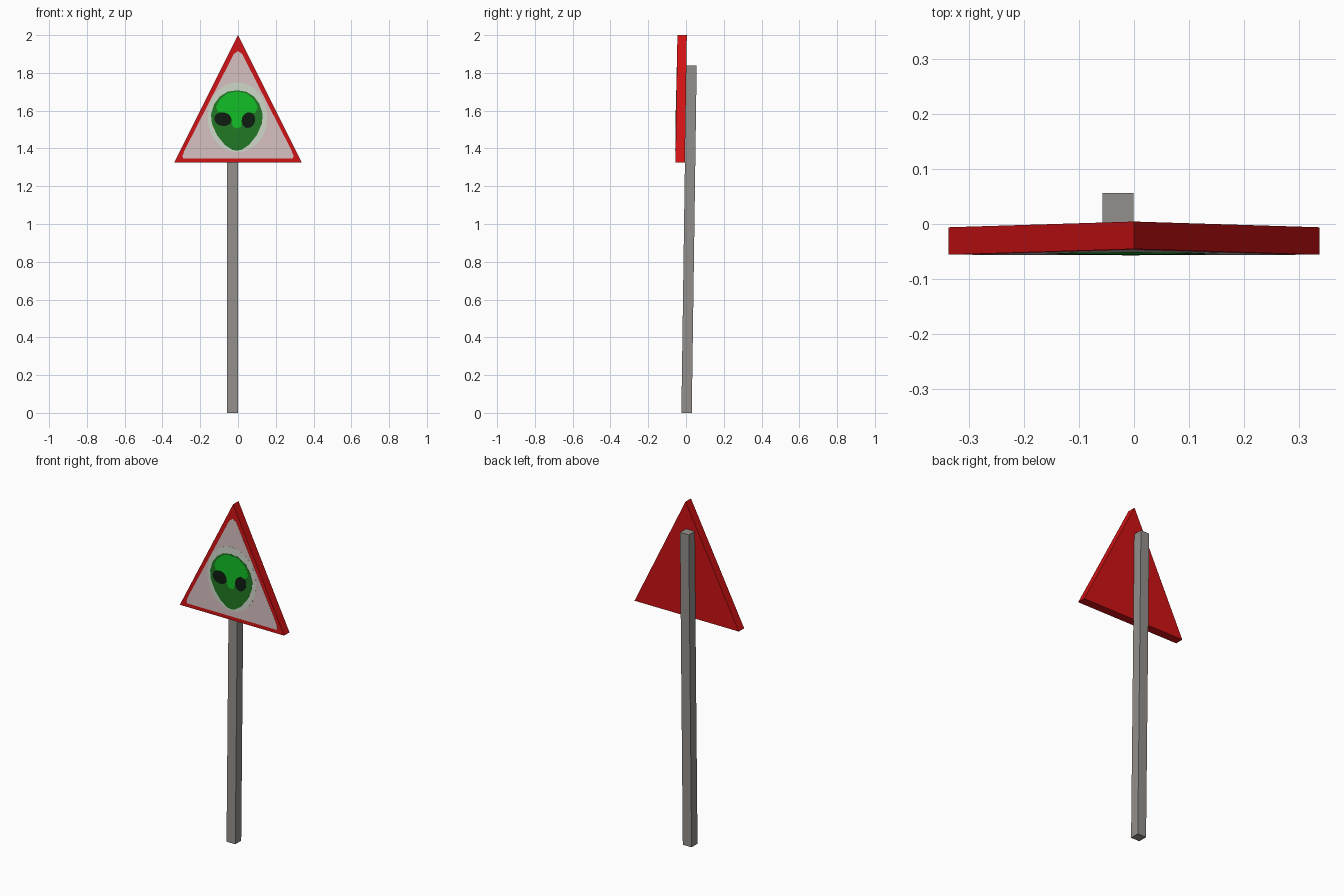
import bpy, bmesh, math

if "Cube" in bpy.data.objects:
    bpy.data.objects.remove(bpy.data.objects["Cube"])


def material(name, r, g, b):
    def lin(c):
        c /= 255
        return c / 12.92 if c <= 0.04045 else ((c + 0.055) / 1.055) ** 2.4
    m = bpy.data.materials.new(name)
    m.diffuse_color = (lin(r), lin(g), lin(b), 1)
    m.use_nodes = True
    m.node_tree.nodes["Principled BSDF"].inputs["Base Color"].default_value = m.diffuse_color
    return m


RED = material("sign red", 208, 18, 20)
GREY = material("post grey", 148, 143, 139)
PINK = material("pale pink", 214, 192, 192)
HALO = material("pale halo", 206, 215, 200)
GREEN = material("bright green", 18, 190, 38)
DARK = material("dark green", 32, 120, 36)
BLACK = material("eye black", 14, 28, 16)


def face_y(z):
    """Front surface of the slightly leaning sign."""
    return -0.056 + (z - 1.325) * 0.0155


def prism(name, outline, front, depth, mat):
    """Extrude an x-z outline backwards, following the lean of the sign."""
    bm = bmesh.new()
    rings = [[bm.verts.new((x, face_y(z) - front + d, z)) for x, z in outline]
             for d in (0, depth)]
    n = len(outline)
    bm.faces.new(rings[0])
    bm.faces.new(rings[1][::-1])
    for i in range(n):
        j = (i + 1) % n
        bm.faces.new((rings[0][i], rings[1][i], rings[1][j], rings[0][j]))
    bmesh.ops.recalc_face_normals(bm, faces=bm.faces)
    me = bpy.data.meshes.new(name)
    bm.to_mesh(me)
    bm.free()
    me.materials.append(mat)
    ob = bpy.data.objects.new(name, me)
    bpy.context.collection.objects.link(ob)
    return ob


def mirrored(half, cx=0.0):
    """Close a half outline (top to bottom) symmetrically around cx."""
    return ([(cx + x, z) for x, z in half] +
            [(cx - x, z) for x, z in reversed(half) if x > 0])


def ellipse(cx, cz, rx, rz, tilt=0.0, n=24):
    pts = []
    for i in range(n):
        a = 2 * math.pi * i / n
        u, v = rx * math.cos(a), rz * math.sin(a)
        pts.append((cx + u * math.cos(tilt) - v * math.sin(tilt),
                    cz + u * math.sin(tilt) + v * math.cos(tilt)))
    return pts


# Triangular board and its pale panel
prism("sign_board", mirrored([(0, 2.0), (0.338, 1.325)]), 0, 0.05, RED)
prism("sign_panel", mirrored([(0, 1.916), (0.022, 1.90), (0.283, 1.39), (0.294, 1.36),
                              (0.29, 1.346)]), 0.0008, 0.0012, PINK)

# Painted head with halo, forehead and eyes
prism("halo", ellipse(-0.003, 1.565, 0.158, 0.185, n=32), 0.0014, 0.0016, HALO)
CX = -0.006
prism("head", mirrored([(0, 1.708), (0.05, 1.70), (0.09, 1.675), (0.12, 1.635), (0.137, 1.58),
                        (0.132, 1.53), (0.105, 1.47), (0.065, 1.42), (0.025, 1.393),
                        (0, 1.388)], CX), 0.002, 0.002, DARK)
prism("forehead", mirrored([(0, 1.702), (0.05, 1.692), (0.09, 1.66), (0.11, 1.62),
                            (0.10, 1.59), (0.05, 1.585), (0.03, 1.55), (0.022, 1.515),
                            (0, 1.505)], CX), 0.0026, 0.002, GREEN)
prism("left_eye", ellipse(-0.08, 1.555, 0.046, 0.036, -0.2), 0.0032, 0.002, BLACK)
prism("right_eye", ellipse(0.055, 1.55, 0.035, 0.042, -0.3), 0.0032, 0.002, BLACK)

# Square post, leaning slightly backwards
bpy.ops.mesh.primitive_cube_add(size=1)
post = bpy.context.object
post.name = "post"
for v in post.data.vertices:
    top = v.co.z > 0
    v.co = (-0.029 + v.co.x * 0.057,
            (0.029 if top else 0.003) + v.co.y * 0.055,
            1.84 if top else 0.0)
post.data.materials.append(GREY)
